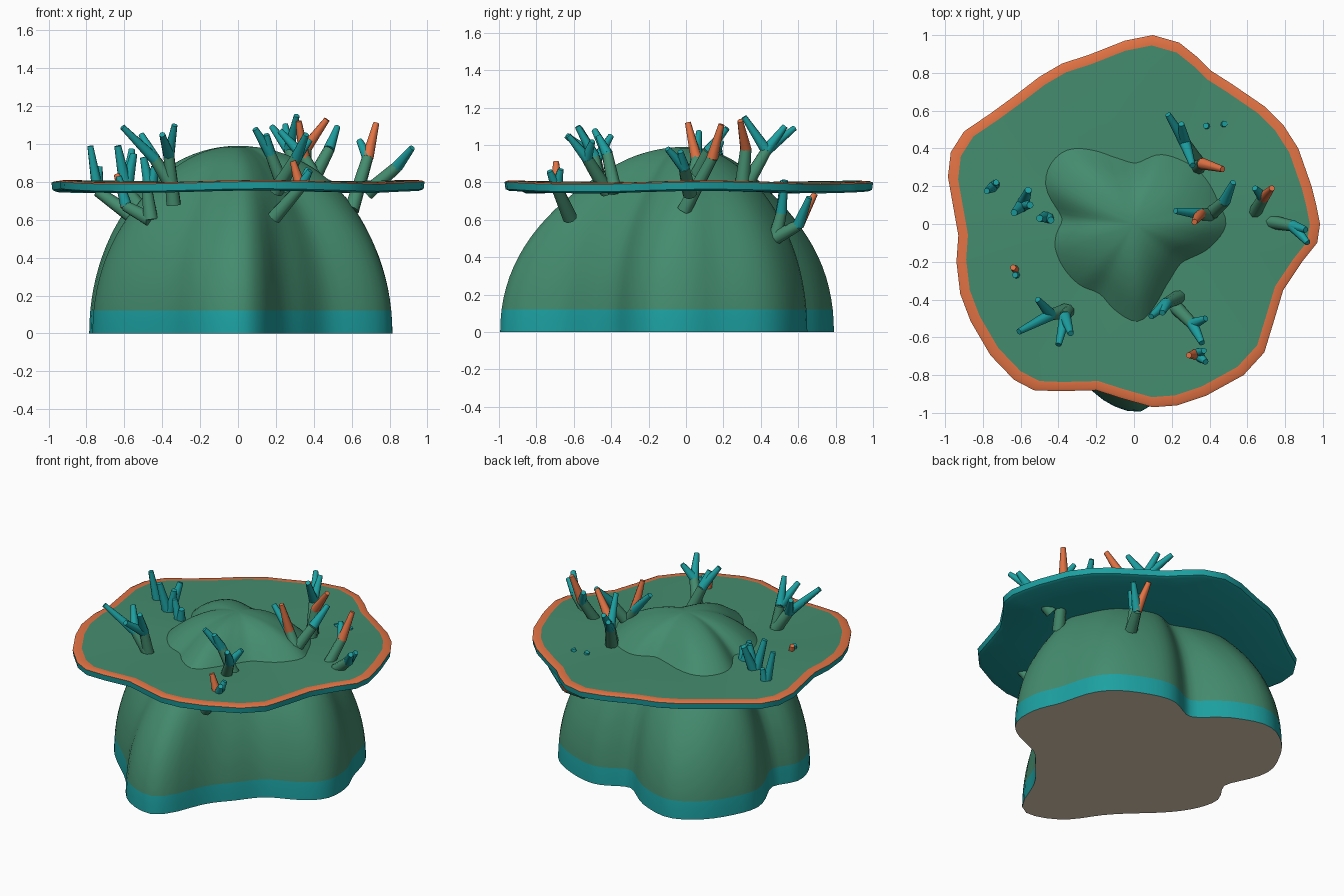
import bpy, bmesh, math
from mathutils import Vector

if "Cube" in bpy.data.objects:
    bpy.data.objects.remove(bpy.data.objects["Cube"])


def material(name, rgb):
    m = bpy.data.materials.new(name)
    m.diffuse_color = (*rgb, 1)
    m.use_nodes = True
    m.node_tree.nodes["Principled BSDF"].inputs["Base Color"].default_value = m.diffuse_color
    return m


GREEN = material("moss green", (0.058, 0.262, 0.157))
TEAL = material("teal", (0.012, 0.355, 0.36))
ORANGE = material("orange", (0.76, 0.17, 0.057))
SAND = material("sand", (0.75, 0.63, 0.47))


def finish(bm, name, mats, angle=40):
    bmesh.ops.recalc_face_normals(bm, faces=bm.faces)
    me = bpy.data.meshes.new(name)
    bm.to_mesh(me)
    bm.free()
    ob = bpy.data.objects.new(name, me)
    bpy.context.collection.objects.link(ob)
    for m in mats:
        me.materials.append(m)
    bpy.ops.object.select_all(action='DESELECT')
    ob.select_set(True)
    bpy.context.view_layer.objects.active = ob
    bpy.ops.object.shade_smooth_by_angle(angle=math.radians(angle))
    return ob


def bridge(bm, a, b, mat):
    n = len(a)
    for i in range(n):
        j = (i + 1) % n
        bm.faces.new((a[i], a[j], b[j], b[i])).material_index = mat


# lobed outline of the boulder: angle in degrees, radius at the foot, radius at the shelf
LOBES = [(0, .81, .49), (14, .765, .465), (36, .79, .445), (55, .74, .415), (70, .69, .39),
         (88, .57, .325), (106, .765, .37), (118, .895, .44), (131, .92, .52), (143, .90, .54),
         (156, .86, .51), (175, .69, .385), (188, .775, .42), (198, .785, .44), (228, .745, .43),
         (244, .79, .41), (258, .93, .47), (270, .995, .52), (276, .96, .51), (287, .74, .43),
         (300, .65, .36), (322, .62, .325), (345, .81, .43)]


def lobe_radius(deg, col):
    """Smooth periodic curve through the lobe samples."""
    n = len(LOBES)
    p = lambda k: (LOBES[k % n][0] + 360 * (k // n), LOBES[k % n][col])
    i = max(k for k in range(n) if LOBES[k][0] <= deg)
    (a0, r0), (a1, r1), (a2, r2), (a3, r3) = (p(k) for k in range(i - 1, i + 3))
    h = a2 - a1
    t = (deg - a1) / h
    m1, m2 = (r2 - r0) / (a2 - a0) * h, (r3 - r1) / (a3 - a1) * h
    return ((2*t**3 - 3*t*t + 1) * r1 + (t**3 - 2*t*t + t) * m1
            + (3*t*t - 2*t**3) * r2 + (t**3 - t*t) * m2)


# boulder: lobed dome with a teal foot band and a sand underside
H, SEG = 0.99, 90
bm = bmesh.new()
band = math.asin(0.12 / H)
steps = [0, band / 2] + [band + (math.pi / 2 - band) * k / 24 for k in range(24)]
rings = []
for t in steps:
    ring = []
    mix = min(1.15, (math.sin(t) / .808) ** 3)      # lobes change shape upward
    for s in range(SEG):
        a = 360 * s / SEG
        foot, cut = lobe_radius(a, 1), lobe_radius(a, 2) / .595
        r = (foot + (cut - foot) * mix) * math.cos(t) ** .98
        ring.append(bm.verts.new((r * math.cos(math.radians(a)),
                                  r * math.sin(math.radians(a)), H * math.sin(t))))
    rings.append(ring)
for k in range(len(rings) - 1):
    bridge(bm, rings[k], rings[k + 1], 1 if k < 2 else 0)
apex = bm.verts.new((0, 0, H))
for i in range(SEG):
    bm.faces.new((rings[-1][i], rings[-1][(i + 1) % SEG], apex))
bm.faces.new(rings[0]).material_index = 2
finish(bm, "boulder", (GREEN, TEAL, SAND))

# shelf: wavy flat disc with an orange rim on top and teal side and underside
EDGE = [(.985, 0), (.965, .1), (.94, .2), (.87, .4), (.79, .525), (.695, .62), (.52, .74),
        (.41, .81), (.34, .88), (.24, .96), (.1, 1), (-.05, .97), (-.24, .895), (-.38, .85),
        (-.5, .78), (-.63, .68), (-.76, .585), (-.9, .49), (-.97, .38), (-.985, .25),
        (-.955, .08), (-.93, -.06), (-.94, -.2), (-.92, -.37), (-.865, -.515), (-.76, -.695),
        (-.635, -.825), (-.53, -.88), (-.4, -.885), (-.2, -.88), (-.06, -.925), (.1, -.97),
        (.23, -.96), (.38, -.91), (.58, -.8), (.69, -.68), (.745, -.5), (.79, -.35),
        (.89, -.2), (.97, -.1)]
bm = bmesh.new()


def shelf_ring(scale, z):
    out = []
    for x, y in EDGE:
        wave = 0.007 * scale * math.sin(4 * math.atan2(y, x) + 1)
        out.append(bm.verts.new((x * scale, y * scale, z + wave)))
    return out


levels = [shelf_ring(.5, .752), shelf_ring(.975, .748), shelf_ring(.995, .757),
          shelf_ring(1, .795), shelf_ring(.985, .802), shelf_ring(.945, .803),
          shelf_ring(.5, .80)]
for k, mat in enumerate((1, 1, 1, 2, 2, 0)):
    bridge(bm, levels[k], levels[k + 1], mat)
for ring, z, mat in ((levels[0], .752, 1), (levels[-1], .80, 0)):
    c = bm.verts.new((0, 0, z))
    for i in range(len(ring)):
        bm.faces.new((ring[i], ring[(i + 1) % len(ring)], c)).material_index = mat
finish(bm, "shelf", (GREEN, TEAL, ORANGE))


# branching sprigs
def limb(bm, a, b, r1, r2, mat):
    a, b = Vector(a), Vector(b)
    q = (b - a).to_track_quat('Z', 'Y')
    ends = []
    for p, r in ((a, r1), (b, r2)):
        ends.append([bm.verts.new(p + q @ Vector((r * math.cos(k * math.pi / 4),
                                                  r * math.sin(k * math.pi / 4), 0)))
                     for k in range(8)])
    bridge(bm, ends[0], ends[1], mat)
    for e in ends:
        bm.faces.new(e).material_index = mat


def sprig(name, base, fork, teal=(), orange=(), r=0.04):
    bm = bmesh.new()
    limb(bm, base, fork, r, r * 0.75, 0)
    for tips, mat in ((teal, 1), (orange, 2)):
        for tip in tips:
            limb(bm, fork, tip, r * 0.78, r * 0.4, mat)
    finish(bm, name, (GREEN, TEAL, ORANGE), 50)


# right side
sprig("sprig_right_edge", (.68, .02, .74), (.84, -.01, .88), [(.92, -.1, .98), (.91, -.03, .965)])
sprig("sprig_right", (.6, -.01, .65), (.685, .14, .93), [(.64, .19, 1.02)], [(.73, .19, 1.11)])
sprig("sprig_inner", (.38, .03, .78), (.48, .12, .97), [(.525, .22, 1.09)])
sprig("sprig_inner_low", (.42, .04, .8), (.35, .055, .93), [(.22, .07, 1.07)], [(.32, .01, 1.12)])
# back
sprig("sprig_back", (.34, .3, .78), (.36, .32, .98), [], [(.47, .29, 1.13)])
sprig("sprig_back_fork", (.33, .33, .8), (.27, .43, .97), [(.18, .58, 1.09), (.25, .53, 1.1),
                                                         (.31, .31, 1.15)])
sprig("sprig_under_back", (.42, .47, .5), (.48, .6, .57), [(.56, .66, .72)], [(.46, .69, .74)])
sprig("sprig_under_back_fork", (.42, .48, .51), (.43, .51, .64), [(.38, .52, .81),
                                                                (.48, .53, .81)])
# front
sprig("sprig_front", (.25, -.38, .75), (.17, -.42, .95), [(.09, -.49, 1.08), (.15, -.47, 1.05)])
sprig("sprig_front_fork", (.2, -.42, .75), (.31, -.53, .93), [(.36, -.63, 1.05), (.38, -.5, 1.02)])
sprig("sprig_front_low", (.19, -.62, .61), (.33, -.69, .77), [(.38, -.73, .86), (.37, -.67, .87)],
      [(.29, -.695, .91)])
# left
sprig("sprig_left_front", (-.34, -.44, .68), (-.365, -.49, .94), [(-.4, -.64, 1.05),
                                                                (-.335, -.58, 1.1)])
sprig("sprig_left_fork", (-.36, -.46, .8), (-.44, -.48, .92), [(-.61, -.57, 1.09), (-.51, -.4, 1.05),
                                                             (-.53, -.52, 1.0)])
sprig("sprig_left_low", (-.46, -.38, .6), (-.59, -.27, .67), [(-.63, -.27, .83)],
      [(-.64, -.23, .84)])
sprig("sprig_left_stub", (-.46, -.38, .6), (-.48, -.37, .755))
sprig("sprig_left_edge", (-.56, .14, .62), (-.74, .2, .75), [(-.78, .175, .99), (-.73, .22, .88)])
sprig("sprig_left", (-.5, .07, .63), (-.59, .1, .76), [(-.56, .18, .97), (-.635, .06, .99),
                                                     (-.55, .1, .95)], r=.046)
sprig("sprig_left_inner", (-.46, .05, .6), (-.46, .04, .74), [(-.5, .03, .93), (-.44, .02, .88)],
      r=.046)
